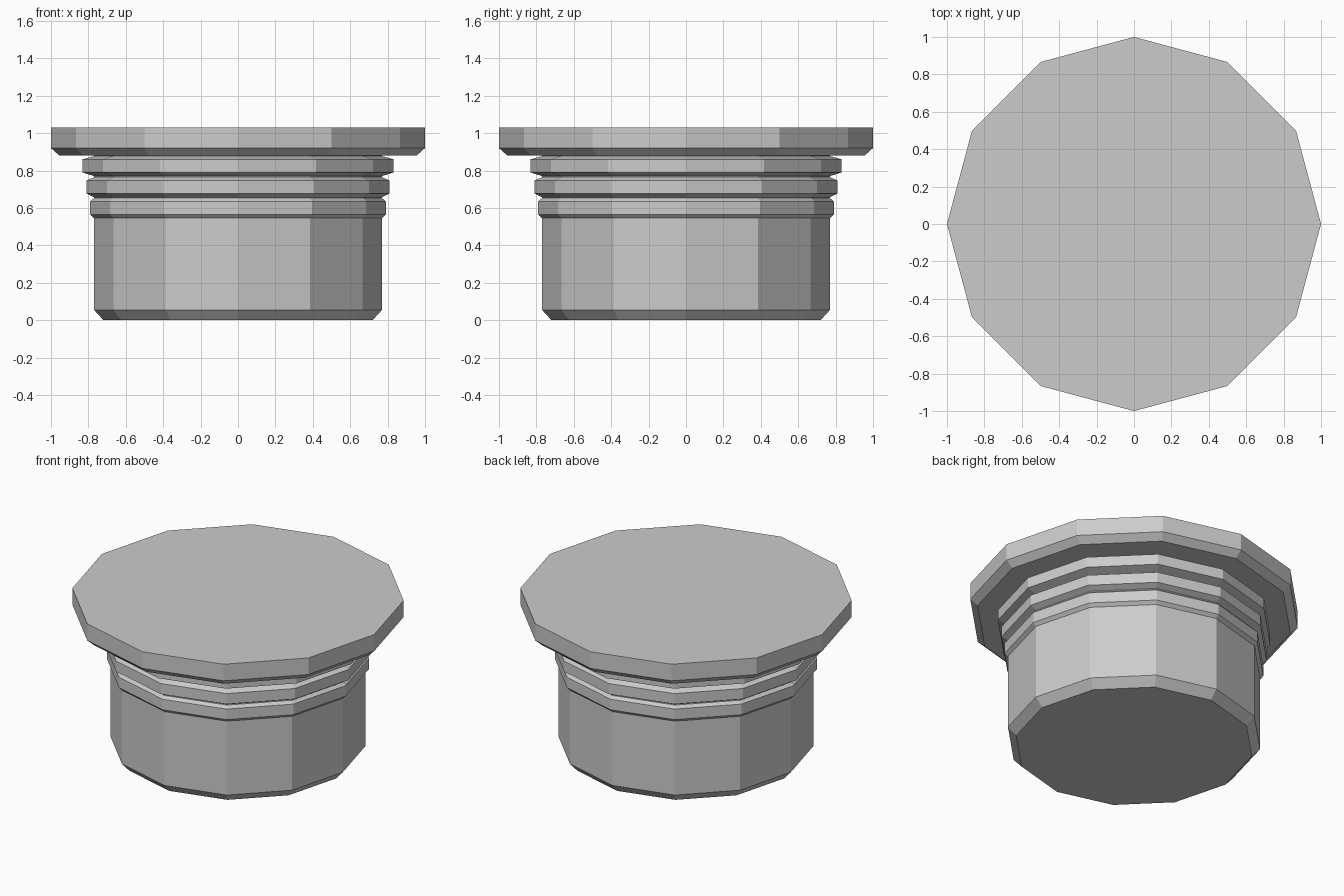
import bpy, bmesh, math

if "Cube" in bpy.data.objects:
    bpy.data.objects.remove(bpy.data.objects["Cube"])

SIDES = 12


def lathe(name, profile):
    """Revolve a (radius, z) profile, listed bottom to top, into a capped solid."""
    bm = bmesh.new()
    rings = []
    for r, z in profile:
        rings.append([bm.verts.new((r * math.cos(2 * math.pi * i / SIDES),
                                    r * math.sin(2 * math.pi * i / SIDES), z))
                      for i in range(SIDES)])
    for lo, hi in zip(rings, rings[1:]):
        for i in range(SIDES):
            j = (i + 1) % SIDES
            bm.faces.new((lo[i], lo[j], hi[j], hi[i]))
    bm.faces.new(rings[0][::-1])
    bm.faces.new(rings[-1])
    mesh = bpy.data.meshes.new(name)
    bm.to_mesh(mesh)
    bm.free()
    obj = bpy.data.objects.new(name, mesh)
    bpy.context.collection.objects.link(obj)
    return obj


NECK = 0.77

# plug body with chamfered foot, then three sealing ribs that widen upward
profile = [(0.72, 0.0), (NECK, 0.055)]
for radius, base in ((0.79, 0.545), (0.81, 0.657), (0.832, 0.77)):
    profile += [(NECK, base), (radius, base + 0.02),
                (radius, base + 0.09), (NECK, base + 0.107)]

# overhanging cap with chamfered lower rim
profile += [(NECK, 0.88), (0.955, 0.88), (1.0, 0.92), (1.0, 1.03)]

lathe("stopper", profile)
